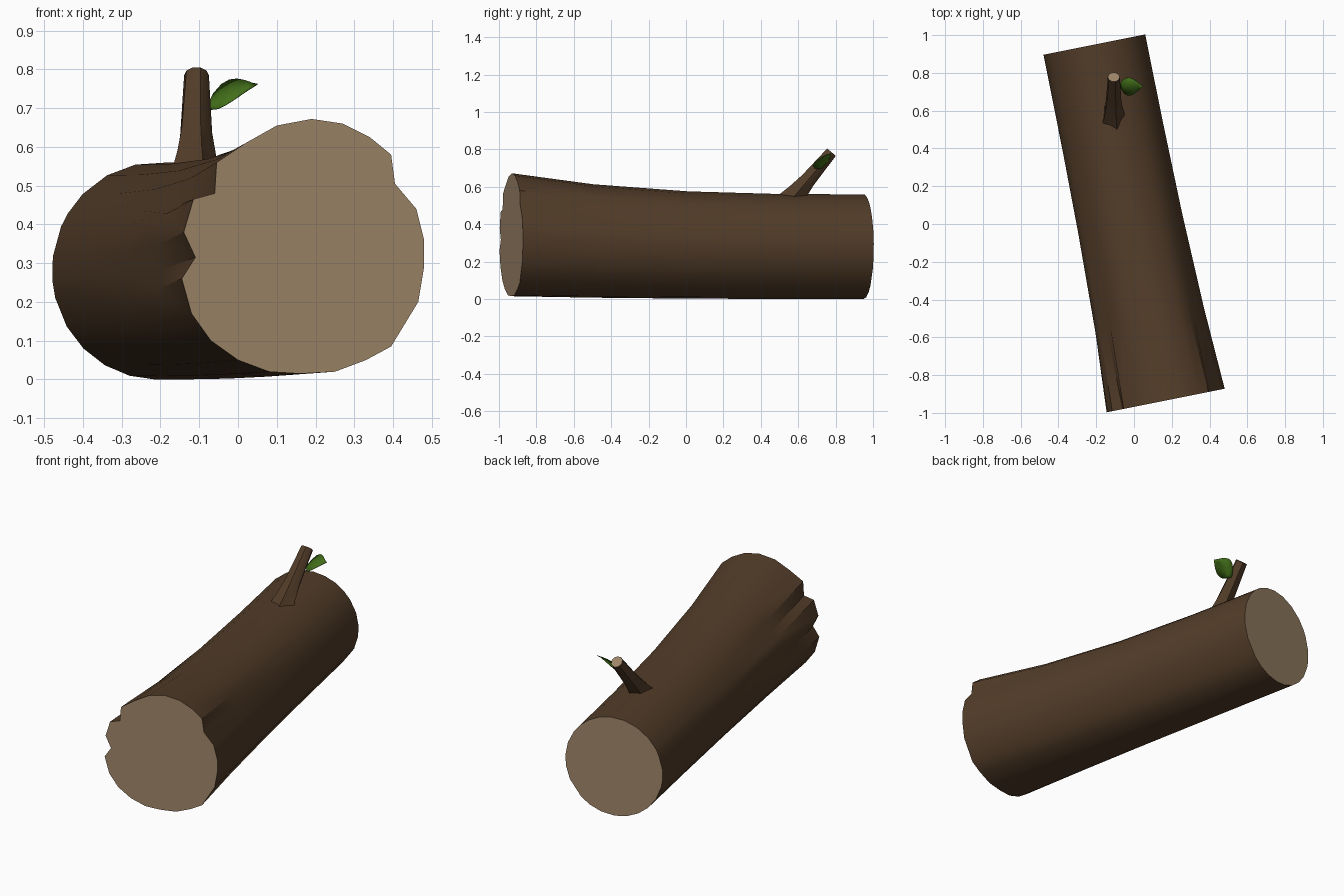
import bpy, bmesh, math
from mathutils import Vector

cube = bpy.data.objects.get("Cube")
if cube:
    bpy.data.objects.remove(cube)


def material(name, rgb):
    m = bpy.data.materials.new(name)
    m.use_nodes = True
    m.diffuse_color = (*rgb, 1)
    bsdf = m.node_tree.nodes["Principled BSDF"]
    bsdf.inputs["Base Color"].default_value = (*rgb, 1)
    bsdf.inputs["Roughness"].default_value = 0.9
    return m


bark = material("bark brown", (0.085, 0.046, 0.022))
wood = material("cut wood", (0.34, 0.235, 0.14))
green = material("leaf green", (0.055, 0.16, 0.01))


def finish(bm, name, mats, angle):
    bmesh.ops.recalc_face_normals(bm, faces=bm.faces)
    mesh = bpy.data.meshes.new(name)
    bm.to_mesh(mesh)
    bm.free()
    for m in mats:
        mesh.materials.append(m)
    ob = bpy.data.objects.new(name, mesh)
    bpy.context.collection.objects.link(ob)
    bpy.ops.object.select_all(action="DESELECT")
    ob.select_set(True)
    bpy.context.view_layer.objects.active = ob
    bpy.ops.object.shade_smooth_by_angle(angle=math.radians(angle))
    return ob


def loft(rings, name, angle):
    """Skin closed rings with bark and cap both ends in cut wood."""
    bm = bmesh.new()
    loops = [[bm.verts.new(p) for p in ring] for ring in rings]
    n = len(loops[0])
    for a, b in zip(loops, loops[1:]):
        for i in range(n):
            j = (i + 1) % n
            bm.faces.new((a[i], a[j], b[j], b[i]))
    for end in (loops[0], loops[-1]):
        bm.faces.new(end).material_index = 1
    return finish(bm, name, (bark, wood), angle)


# Log: notched front outline easing into a round back end
outline = [(.19, .672), (.27, .66), (.34, .625), (.395, .58), (.405, .505),
           (.46, .44), (.48, .36), (.48, .29), (.465, .2), (.395, .085),
           (.33, .05), (.25, .02), (.16, .015), (.08, .02), (0, .05),
           (-.07, .1), (-.12, .17), (-.145, .26), (-.11, .315), (-.14, .38),
           (-.115, .465), (-.06, .48), (-.055, .56), (.02, .61), (.1, .655)]
front = Vector((.165, -.935, .34))
back = Vector((-.21, .95, .28))


def log_ring(t):
    w = (1 - t) ** 2.8
    centre = front.lerp(back, t)
    ring = []
    for x, z in outline:
        dx, dz = x - front.x, z - front.z
        a = math.atan2(dz, dx)
        ox = w * dx + (1 - w) * .27 * math.cos(a)
        pz = w * z + (1 - w) * (back.z + .28 * math.sin(a))
        ring.append((centre.x + ox, centre.y + .2 * ox, pz))
    return ring


loft([log_ring(t) for t in (0, .23, .5, .76, 1)], "log", 35)

# Branch stub: leans back, with a ridged flared foot
SIDES = 10
base, tip = Vector((-.112, .55, .515)), Vector((-.107, .778, .785))
axis = (tip - base).normalized()
side = Vector((1, 0, 0))
up = axis.cross(side).normalized()


def stub_ring(t, r, ridge):
    centre = base.lerp(tip, t)
    ring = []
    for i in range(SIDES):
        a = math.tau * i / SIDES
        k = r * (1 + ridge * (-1) ** i)
        ring.append(centre + k * (side * math.cos(a) + up * math.sin(a)))
    return ring


loft([stub_ring(0, .062, .15), stub_ring(.2, .05, .12),
      stub_ring(.45, .041, .05), stub_ring(1, .032, 0)], "branch_stub", 45)

# Leaf: a creased, arched blade growing from the stub
bm = bmesh.new()
rows = []
STEPS = 6
for i in range(STEPS + 1):
    t = i / STEPS
    half = .046 * math.sin(math.pi * t ** .75) + .002
    mid = Vector((-.078 + .122 * t, .722 + .012 * t,
                  .698 + .066 * t + .012 * math.sin(math.pi * t)))
    row = []
    for s in (-1, 0, 1):
        p = mid + Vector((-.006 * s, s * half, s * half * .55 + abs(s) * half * .12))
        row.append(bm.verts.new(p))
    rows.append(row)
for a, b in zip(rows, rows[1:]):
    for i in range(2):
        bm.faces.new((a[i], b[i], b[i + 1], a[i + 1]))
leaf = finish(bm, "leaf", (green,), 40)
thick = leaf.modifiers.new("thickness", "SOLIDIFY")
thick.thickness = .003
